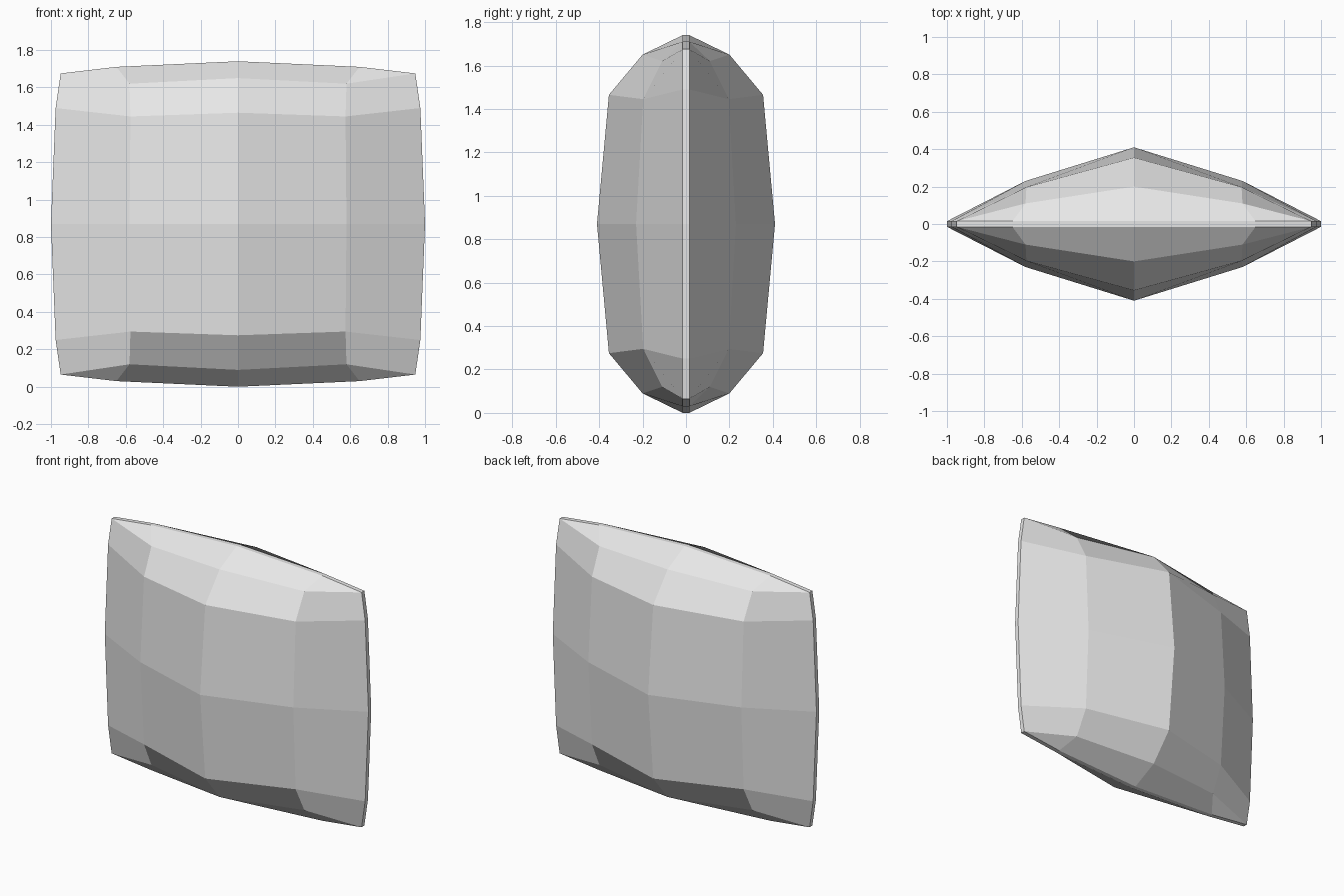
import bpy
import bmesh

cube = bpy.data.objects.get("Cube")
if cube:
    bpy.data.objects.remove(cube, do_unlink=True)

MID = 0.87     # height of the cushion's centre
SEAM = 0.015   # half thickness of the edge band

# One plain fabric colour
fabric = bpy.data.materials.new("light_grey_fabric")
fabric.use_nodes = True
colour = (0.8, 0.8, 0.8, 1.0)
fabric.diffuse_color = colour
fabric.node_tree.nodes["Principled BSDF"].inputs["Base Color"].default_value = colour

# Upper right quarter of the front: rows from the middle up, (x, height, depth)
corner = (0.948, 0.805, SEAM)
rows = [
    [(0, 0, 0.41), (0.58, 0, 0.23), (1.0, 0, SEAM)],
    [(0, 0.595, 0.355), (0.575, 0.575, 0.197), (0.975, 0.62, SEAM)],
    [(0, 0.78, 0.20), (0.58, 0.75, 0.11), corner],
    [(0, 0.87, SEAM), (0.65, 0.84, SEAM), corner],
]

bm = bmesh.new()
verts = {}


def vert(point, depth=None):
    """Shared vertex for a quarter point, optionally moved to another depth."""
    x, z, d = point
    key = (x, -(d if depth is None else depth), z)
    if key not in verts:
        verts[key] = bm.verts.new(key)
    return verts[key]


def face(corners):
    """Face from corners; repeated corners collapse to a triangle."""
    bm.faces.new(list(dict.fromkeys(corners)))


# Padded front panel
for low, high in zip(rows, rows[1:]):
    for j in range(len(low) - 1):
        face([vert(p) for p in (low[j], low[j + 1], high[j + 1], high[j])])

# Thin band around the edge, up to the middle plane
rim = [rows[0][2], rows[1][2], corner, rows[3][1], rows[3][0]]
for a, b in zip(rim, rim[1:]):
    face([vert(b), vert(a), vert(a, 0), vert(b, 0)])

mesh = bpy.data.meshes.new("cushion")
bm.to_mesh(mesh)
bm.free()
mesh.materials.append(fabric)

# Whole cushion from the quarter
cushion = bpy.data.objects.new("cushion", mesh)
cushion.location.z = MID
bpy.context.collection.objects.link(cushion)
mirror = cushion.modifiers.new("mirror", 'MIRROR')
mirror.use_axis = (True, True, True)
mirror.merge_threshold = 0.001
